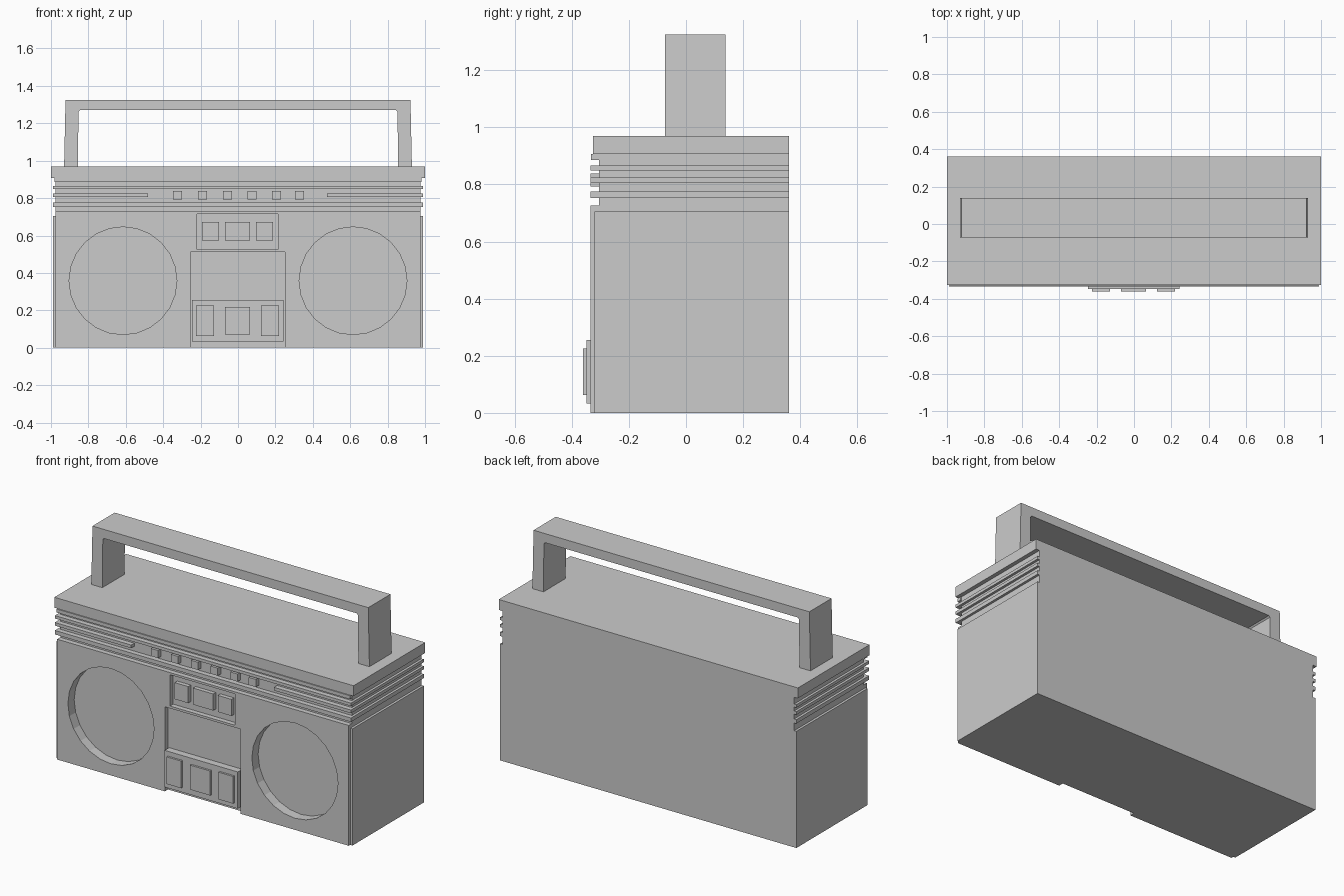
import bpy, bmesh, math
from mathutils import Matrix

if "Cube" in bpy.data.objects:
    bpy.data.objects.remove(bpy.data.objects["Cube"])


def box(name, x0, x1, y0, y1, z0, z1):
    bm = bmesh.new()
    bmesh.ops.create_cube(bm, size=1)
    for v in bm.verts:
        v.co.x = x1 if v.co.x > 0 else x0
        v.co.y = y1 if v.co.y > 0 else y0
        v.co.z = z1 if v.co.z > 0 else z0
    return finish(name, bm)


def finish(name, bm):
    bmesh.ops.recalc_face_normals(bm, faces=bm.faces[:])
    me = bpy.data.meshes.new(name)
    bm.to_mesh(me)
    bm.free()
    ob = bpy.data.objects.new(name, me)
    bpy.context.collection.objects.link(ob)
    return ob


def cut(target, cutter):
    m = target.modifiers.new("cut", 'BOOLEAN')
    m.operation = 'DIFFERENCE'
    m.solver = 'EXACT'
    m.object = cutter
    cutter.hide_render = True
    cutter.hide_set(True)


BACK, FRONT, CORE = 0.36, -0.335, -0.305

# Body core, front plate, side panels and top slab
core = box("body_core", -0.975, 0.975, CORE, BACK, 0, 0.94)
plate = box("front_plate", -0.975, 0.975, FRONT, CORE, 0, 0.727)
for s, side in ((-1, "left"), (1, "right")):
    a, b = sorted((s * 0.94, s * 0.99))
    box("side_panel_" + side, a, b, -0.32, BACK, 0, 0.705)
box("top_slab", -1, 1, -0.325, BACK, 0.907, 0.97)

# Speaker wells
for s, side in ((-1, "left"), (1, "right")):
    bm = bmesh.new()
    bmesh.ops.create_cone(
        bm, cap_ends=True, segments=24, radius1=0.288, radius2=0.288, depth=0.225,
        matrix=Matrix.Translation((s * 0.615, -0.3875, 0.358)) @ Matrix.Rotation(math.pi / 2, 4, 'X'))
    well = finish("speaker_cutter_" + side, bm)
    cut(core, well)
    cut(plate, well)

# Control recess and cassette recess
cut(plate, box("control_recess_cutter", -0.22, 0.213, -0.4, -0.29, 0.525, 0.714))
cut(plate, box("cassette_recess_cutter", -0.255, 0.252, -0.4, -0.29, -0.1, 0.511))

# Trim ridges wrapping front and sides
box("trim_front_strip", -0.98, 0.98, -0.332, CORE, 0.886, 0.907)
box("trim_ridge_upper", -0.99, 0.99, FRONT, BACK, 0.848, 0.866)
box("trim_ridge_lower", -0.99, 0.99, FRONT, BACK, 0.752, 0.776)
box("trim_ridge_left", -0.99, -0.48, FRONT, BACK, 0.805, 0.824)
box("trim_ridge_right", 0.475, 0.99, FRONT, BACK, 0.805, 0.824)

# Row of small buttons between the trim ridges
for i, x in enumerate((-0.324, -0.19, -0.057, 0.075, 0.207, 0.33)):
    box(f"small_button_{i}", x - 0.024, x + 0.024, FRONT, CORE, 0.793, 0.839)

# Control buttons in the upper recess
for i, (a, b) in enumerate(((-0.192, -0.102), (-0.07, 0.065), (0.096, 0.187))):
    box(f"control_button_{i}", a, b, -0.33, CORE, 0.572, 0.672)

# Key plate with three keys
box("key_plate", -0.247, 0.242, -0.348, CORE, 0.033, 0.255)
for i, (a, b) in enumerate(((-0.225, -0.128), (-0.07, 0.065), (0.122, 0.219))):
    inset = 0.008 if i == 1 else 0
    box(f"key_{i}", a, b, -0.36, -0.348, 0.062 + inset, 0.226 - inset)

# Carrying handle: mirrored arch profile extruded in depth
half = [(0.93, 0.96), (0.922, 1.325)]
inner = [(0.845, 1.27), (0.853, 1.262), (0.856, 0.96)]
outline = half + [(-x, z) for x, z in reversed(half)] + \
    [(-x, z) for x, z in reversed(inner)] + inner
bm = bmesh.new()
face = bm.faces.new([bm.verts.new((x, -0.073, z)) for x, z in outline])
ext = bmesh.ops.extrude_face_region(bm, geom=[face])
bmesh.ops.translate(bm, vec=(0, 0.212, 0),
                    verts=[g for g in ext["geom"] if isinstance(g, bmesh.types.BMVert)])
finish("handle", bm)
